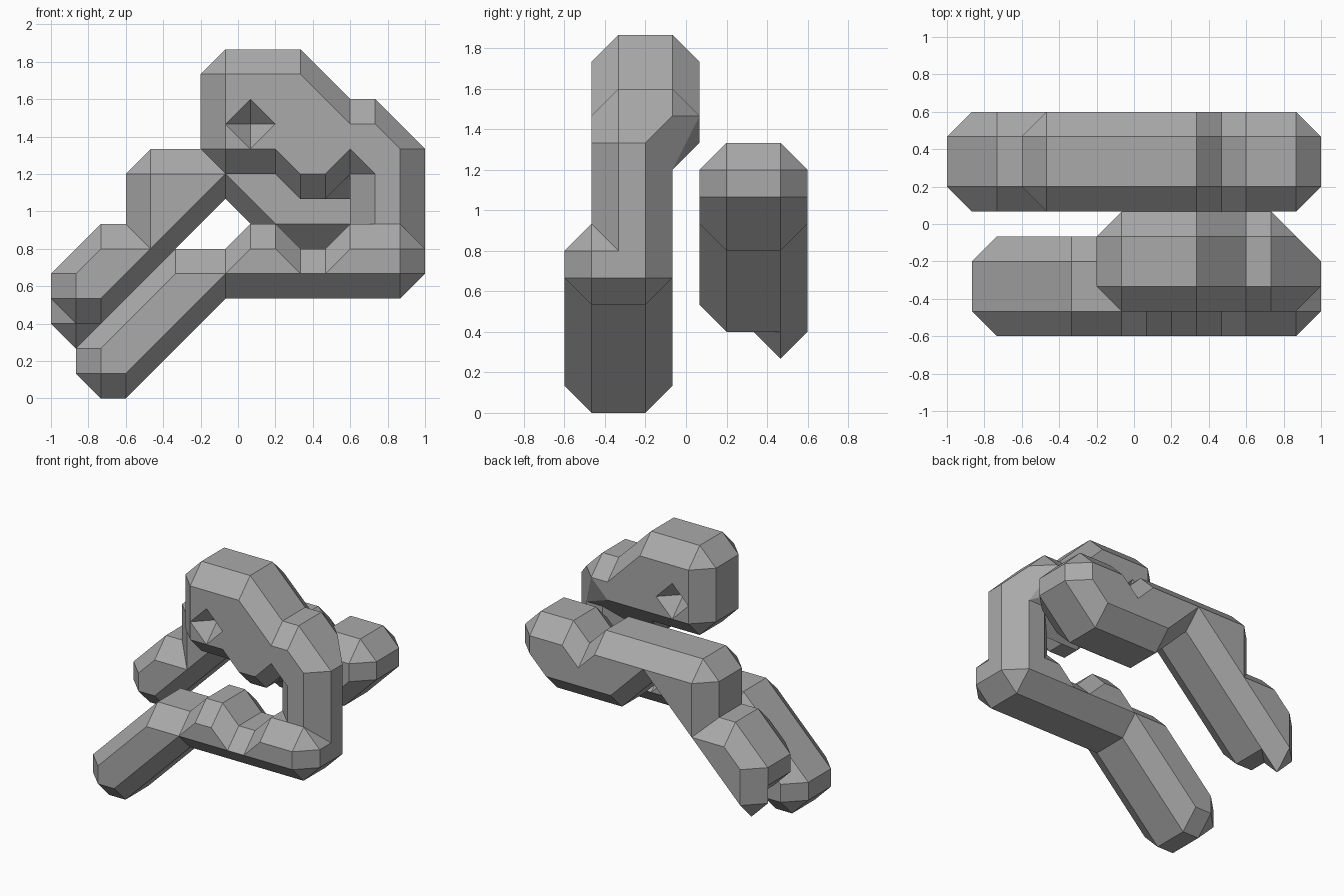
import bpy, bmesh
from mathutils import Vector

cube = bpy.data.objects.get("Cube")
if cube:
    bpy.data.objects.remove(cube)

U = 2 / 15  # lattice step

grey = bpy.data.materials.new("plain grey")
grey.use_nodes = True
grey.diffuse_color = (0.4, 0.4, 0.4, 1)
grey.node_tree.nodes["Principled BSDF"].inputs["Base Color"].default_value = (0.4, 0.4, 0.4, 1)


def place(x, y, z):
    return Vector((x * U - 1, y * U - 0.6, z * U))


def block(name, *groups):
    """Bevelled convex block: the hull of octahedra set at lattice points.
    Each group is (y_low, y_high, [(x, z), ...])."""
    bm = bmesh.new()
    spots = set()
    for low, high, outline in groups:
        for x, z in outline:
            for y in (low, high):
                for axis in range(3):
                    for step in (-1, 1):
                        p = [x, y, z]
                        p[axis] += step
                        spots.add(tuple(p))
    for p in sorted(spots):
        bm.verts.new(place(*p))
    hull = bmesh.ops.convex_hull(bm, input=bm.verts)
    loose = {g for g in hull["geom_interior"] + hull["geom_unused"]
             if isinstance(g, bmesh.types.BMVert)}
    bmesh.ops.delete(bm, geom=list(loose), context='VERTS')
    bmesh.ops.dissolve_limit(bm, angle_limit=0.01, verts=bm.verts, edges=bm.edges)
    bmesh.ops.recalc_face_normals(bm, faces=bm.faces)
    mesh = bpy.data.meshes.new(name)
    bm.to_mesh(mesh)
    bm.free()
    mesh.materials.append(grey)
    obj = bpy.data.objects.new(name, mesh)
    bpy.context.collection.objects.link(obj)
    return obj


# Front piece: leg, base bar with a bump, upright arm
block("front_leg", (1, 3, [(2, 1), (2, 2), (3, 1), (5, 5), (7, 5)]))
block("base_bar", (1, 3, [(5, 5), (14, 5)]))
block("base_bump", (1, 3, [(7, 5), (8, 6), (9, 6), (10, 5)]))
block("base_corner", (1, 3, [(11, 5), (12, 6), (14, 6), (14, 5)]))
block("upright_arm", (2, 3, [(13, 6), (14, 6), (13, 10), (14, 10)]))

# Head, jaw and shoulder
head = block("head", (2, 4, [(7, 10), (7, 13), (10, 13), (12, 11), (12, 10)]))
block("jaw", (2, 3, [(9, 10), (10, 9), (11, 9), (12, 10)]))
block("jaw_hinge", (3, 3, [(11, 9), (13, 9), (12, 10)]))
block("shoulder", (2, 4, [(12, 10), (12, 11), (13, 11)]),
      (2, 3, [(14, 10), (13, 9), (14, 9)]))

# Eye pits cut into both sides of the head
for side, y in (("front", 1), ("back", 5)):
    cutter = block(side + "_eye_cutter", (y, y, [(8, 11)]))
    cutter.hide_render = True
    cutter.hide_viewport = True
    cutter.display_type = 'WIRE'
    cut = head.modifiers.new(side + "_eye", 'BOOLEAN')
    cut.operation = 'DIFFERENCE'
    cut.solver = 'EXACT'
    cut.object = cutter

# Back piece: foot with a toe, bent limb, lobed end
block("back_foot", (6, 8, [(1, 4), (1, 5), (2, 6), (2, 4), (4, 6)]))
block("back_toe", (8, 8, [(1, 3), (1, 4), (2, 4)]))
block("back_knee", (6, 8, [(4, 6), (4, 9), (7, 9)]))
block("back_body", (6, 8, [(7, 9), (10, 9), (12, 7), (9, 7)]))
block("back_lobe", (6, 8, [(11, 7), (11, 8), (12, 9), (14, 9), (14, 8), (13, 7)]))
